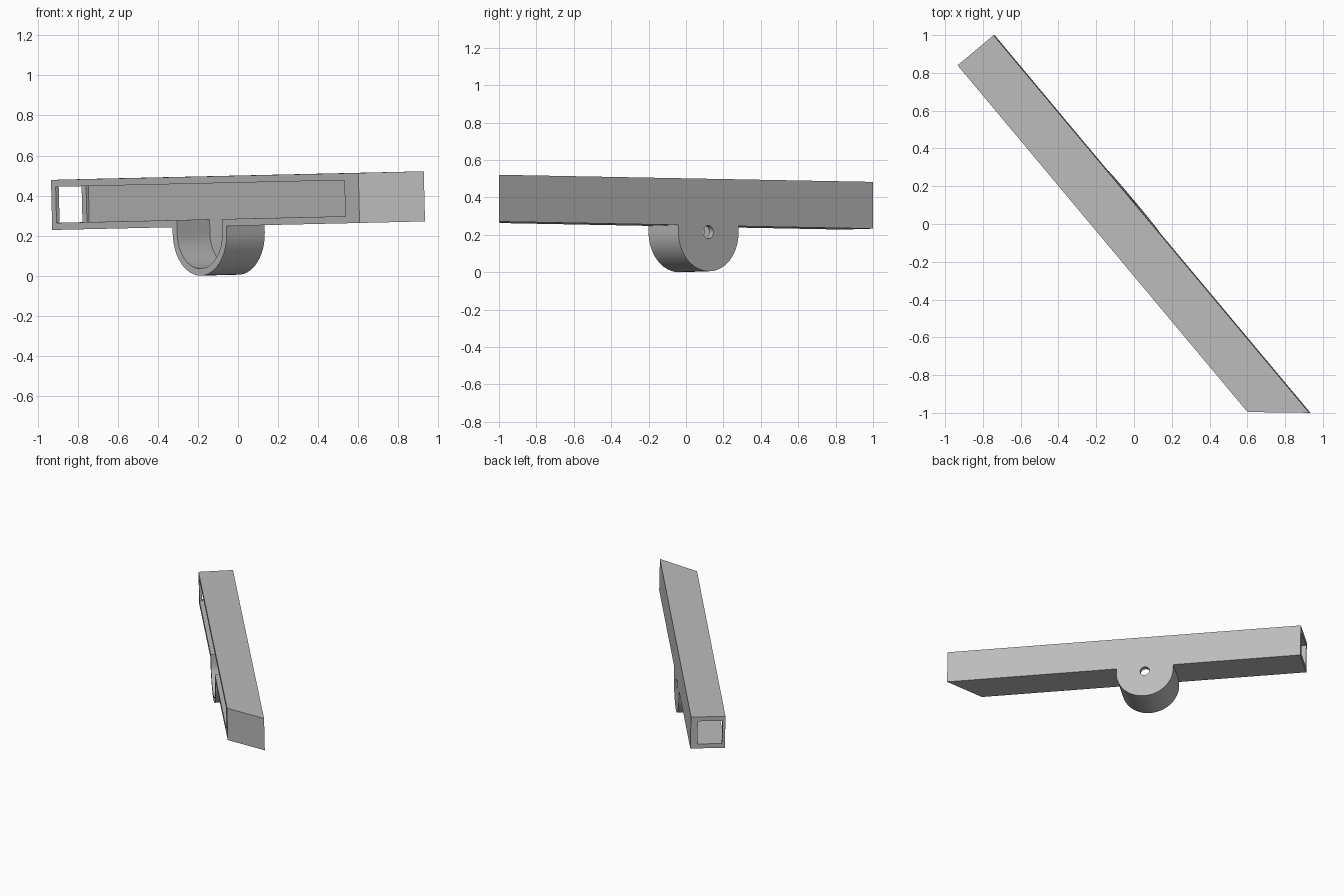
import bpy, bmesh, math
from mathutils import Matrix, Vector

cube = bpy.data.objects.get("Cube")
if cube:
    bpy.data.objects.remove(cube, do_unlink=True)

# Main sizes: local X runs along the bar, Y from open front to back, Z up
DEPTH, HEIGHT, WALL = 0.248, 0.25, 0.035
LENGTH, MITRE = 2.606, 0.213
LOBE_X, LOBE_Z, LOBE_R = 1.147, -0.035, 0.21
ARC_STEPS = 24

grey = bpy.data.materials.new("plain_grey")
grey.use_nodes = True
colour = (0.5, 0.5, 0.5, 1)
grey.diffuse_color = colour
grey.node_tree.nodes["Principled BSDF"].inputs["Base Color"].default_value = colour


def extrude_profile(name, points, y0, y1):
    """Extrude a closed XZ outline from y0 to y1."""
    bm = bmesh.new()
    face = bm.faces.new([bm.verts.new((x, y0, z)) for x, z in points])
    result = bmesh.ops.extrude_face_region(bm, geom=[face])
    new_verts = [v for v in result["geom"] if isinstance(v, bmesh.types.BMVert)]
    bmesh.ops.translate(bm, verts=new_verts, vec=(0, y1 - y0, 0))
    bmesh.ops.recalc_face_normals(bm, faces=bm.faces)
    mesh = bpy.data.meshes.new(name)
    bm.to_mesh(mesh)
    bm.free()
    mesh.materials.append(grey)
    obj = bpy.data.objects.new(name, mesh)
    bpy.context.collection.objects.link(obj)
    return obj


def circle(cx, cz, r, start, end, steps):
    angles = [start + (end - start) * i / steps for i in range(steps + 1)]
    return [(cx + r * math.cos(a), cz + r * math.sin(a)) for a in angles]


def bar_outline(x0, x1, inset):
    """Long rectangle with a rounded lobe hanging below."""
    r, low, high = LOBE_R - inset, inset, HEIGHT - inset
    lobe = circle(LOBE_X, LOBE_Z, r, math.pi, 2 * math.pi, ARC_STEPS)
    return ([(x0, high), (x0, low), (LOBE_X - r, low)] + lobe
            + [(LOBE_X + r, low), (x1, low), (x1, high)])


# Bar with lobe, its far end cut at an angle
bar = extrude_profile("hollow_bar", bar_outline(0, LENGTH, 0), 0, DEPTH)
for v in bar.data.vertices:
    if v.co.x > LENGTH - 0.01 and v.co.y < DEPTH / 2:
        v.co.x -= MITRE

# Cutters: open front cavity, square end opening, pin hole through the back
cavity_end = LENGTH - MITRE - 0.11
square = [(-0.1, WALL), (0.1, WALL), (0.1, HEIGHT - WALL), (-0.1, HEIGHT - WALL)]
pin = circle(LOBE_X, LOBE_Z, WALL, 0, 2 * math.pi, ARC_STEPS)[:-1]
cutters = [
    extrude_profile("cavity_cutter", bar_outline(WALL, cavity_end, WALL), -0.1, DEPTH - WALL),
    extrude_profile("end_cutter", square, 0.02, DEPTH - 0.05),
    extrude_profile("pin_cutter", pin, DEPTH / 2, DEPTH + 0.1),
]
bpy.context.view_layer.objects.active = bar
for cutter in cutters:
    cutter.hide_render = True
    mod = bar.modifiers.new("cut", "BOOLEAN")
    mod.operation = "DIFFERENCE"
    mod.solver = "EXACT"
    mod.object = cutter
    bpy.ops.object.modifier_apply(modifier=mod.name)
    bpy.data.objects.remove(cutter, do_unlink=True)

# Turn and tilt the bar, then centre it on the ground
turn = (Matrix.Rotation(math.radians(-50.1), 4, "Z")
        @ Matrix.Rotation(-0.0146, 4, "Y") @ Matrix.Rotation(0.02, 4, "X"))
bar.data.transform(turn)
axes = list(zip(*[v.co for v in bar.data.vertices]))
mid = [(min(a) + max(a)) / 2 for a in axes]
bar.data.transform(Matrix.Translation(Vector((-mid[0], -mid[1], -min(axes[2])))))

# Smooth curves with sharp edges
bpy.ops.object.select_all(action="DESELECT")
bar.select_set(True)
bpy.ops.object.shade_smooth_by_angle(angle=math.radians(30))
